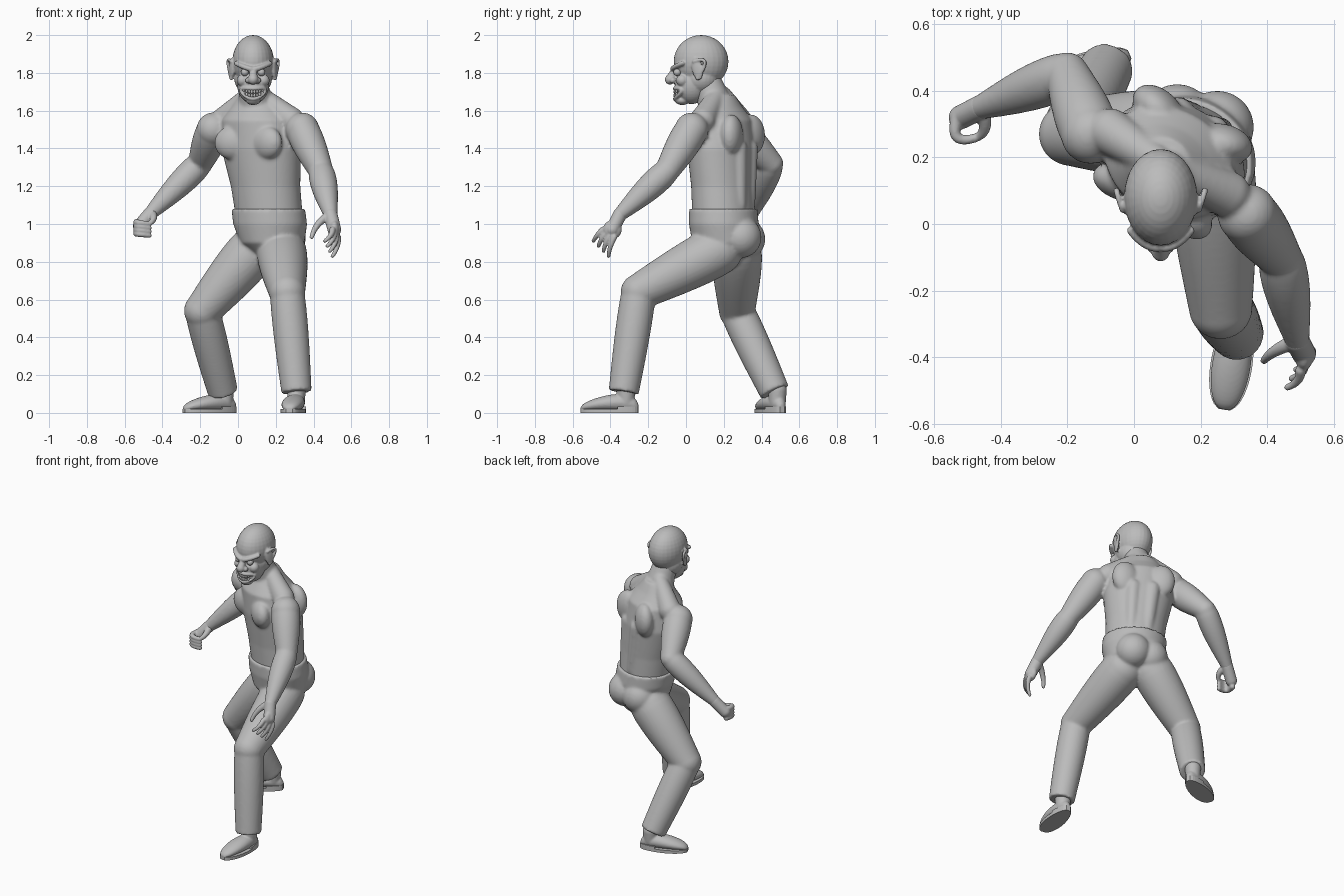
import bpy, bmesh, math
from mathutils import Vector, Matrix

if "Cube" in bpy.data.objects:
    bpy.data.objects.remove(bpy.data.objects["Cube"])

grey = bpy.data.materials.new("clay_grey")
grey.use_nodes = True
grey.diffuse_color = (0.5, 0.5, 0.5, 1)
shader = grey.node_tree.nodes["Principled BSDF"]
shader.inputs["Base Color"].default_value = grey.diffuse_color


# ---------- helpers ----------
def loft(bm, sections, sides=32):
    """Skin a row of ellipses, each given as centre, half width vector, half depth vector."""
    angles = [math.tau * k / sides for k in range(sides)]
    rings = [[bm.verts.new(centre + wide * math.cos(a) + deep * math.sin(a)) for a in angles]
             for centre, wide, deep in sections]
    for lower, upper in zip(rings, rings[1:]):
        for k in range(sides):
            bm.faces.new((lower[k - 1], lower[k], upper[k], upper[k - 1]))
    bm.faces.new(rings[0])
    bm.faces.new(rings[-1])


def ball(bm, centre, radii, yaw=0.0, tilt=0.0):
    if isinstance(radii, float):
        radii = (radii, radii, radii)
    place = (Matrix.Translation(centre) @ Matrix.Rotation(yaw, 4, 'Z')
             @ Matrix.Rotation(tilt, 4, 'X') @ Matrix.Diagonal((*radii, 1)))
    bmesh.ops.create_uvsphere(bm, u_segments=28, v_segments=18, radius=1, matrix=place)


def limb(bm, start, end, thick, thin, swell=0.0, via=None, rounded=True):
    """Tapering round limb, bulging near its start, bent towards the via point if given."""
    start, end = Vector(start), Vector(end)
    if via:
        middle = Vector(via)
        across = (middle - start).cross(end - start).normalized()
    else:
        middle = (start + end) / 2
        across = (end - start).orthogonal().normalized()
    sections = []
    steps = 16
    for k in range(steps + 1):
        t = k / steps
        along = (middle - start).lerp(end - middle, t).normalized()
        radius = thick + (thin - thick) * t + swell * math.sin(math.pi * t ** 0.7)
        centre = start.lerp(middle, t).lerp(middle.lerp(end, t), t)
        sections.append((centre, across * radius, along.cross(across) * radius))
    loft(bm, sections)
    if rounded:
        ball(bm, start, thick)
        ball(bm, end, thin)


def finish(name, bm, voxel=None, relax=0):
    bmesh.ops.recalc_face_normals(bm, faces=bm.faces[:])
    mesh = bpy.data.meshes.new(name)
    bm.to_mesh(mesh)
    bm.free()
    mesh.materials.append(grey)
    part = bpy.data.objects.new(name, mesh)
    bpy.context.collection.objects.link(part)
    if voxel:
        blend = part.modifiers.new("blend", 'REMESH')
        blend.mode = 'VOXEL'
        blend.voxel_size = voxel
        blend.use_smooth_shade = True
    if relax:
        smooth = part.modifiers.new("relax", 'SMOOTH')
        smooth.factor = 0.5
        smooth.iterations = relax
    return part


# ---------- pose: the chest is twisted, the spine leans ----------
TWIST = math.radians(-28)
SIDE = Vector((math.cos(TWIST), math.sin(TWIST), 0))
FRONT = Vector((math.sin(TWIST), -math.cos(TWIST), 0))


def spine(z, side=0.0, front=0.0):
    return Vector((0.29 - 0.12 * z, 0.23 - 0.03 * z, z)) + SIDE * side + FRONT * front


def trunk(bm, rows):
    """Loft rows of height, half width and half depth, easing between them."""
    sections = []
    for low, high in zip(rows, rows[1:]):
        for k in range(5):
            z, wide, deep = Vector(low).lerp(Vector(high), k / 5)
            sections.append((spine(z), SIDE * wide, FRONT * deep))
    loft(bm, sections, sides=48)


left_shoulder, left_elbow = Vector((.34, .03, 1.5)), Vector((.44, -.1, 1.28))
left_wrist = Vector((.49, -.35, 1.05))
right_shoulder, right_elbow = Vector((-.13, .27, 1.5)), Vector((-.2, .45, 1.32))
right_wrist = Vector((-.46, .35, 1.06))
left_hip, left_knee, left_ankle = (.23, .17, .86), (.26, -.25, .64), (.31, -.33, .11)
right_hip, right_knee, right_ankle = (.08, .27, .86), (-.19, .27, .54), (-.08, .47, .11)

# ---------- torso and arms ----------
bm = bmesh.new()
trunk(bm, [(1, .18, .16), (1.2, .19, .16), (1.4, .22, .17), (1.55, .2, .16),
           (1.62, .14, .11), (1.7, .07, .07)])
limb(bm, spine(1.55), (.08, .11, 1.76), thick=.1, thin=.075)
for s in (-1, 1):
    pectoral = spine(1.43, side=s * .1, front=.12)
    ball(bm, pectoral, (.1, .06, .09), yaw=TWIST - s * .25)
    shoulder_blade = spine(1.47, side=s * .11, front=-.12)
    ball(bm, shoulder_blade, (.09, .06, .11), yaw=TWIST + s * .25)
    limb(bm, spine(1.1, s * .05, -.12), spine(1.4, s * .06, -.13), thick=.04, thin=.05)
    limb(bm, spine(1.68, s * .03), spine(1.55, s * .2), thick=.05, thin=.07)
for shoulder, elbow, wrist in ((left_shoulder, left_elbow, left_wrist),
                               (right_shoulder, right_elbow, right_wrist)):
    ball(bm, shoulder, .09)
    limb(bm, shoulder, elbow, thick=.085, thin=.065, swell=.01)
    limb(bm, elbow, wrist, thick=.065, thin=.037, swell=.015)
finish("upper_body", bm, voxel=.009, relax=6)

# ---------- open left hand ----------
bm = bmesh.new()
palm = left_wrist + Vector((.02, -.04, -.08))
limb(bm, left_wrist, palm, thick=.037, thin=.036)
ball(bm, palm, (.028, .05, .05), tilt=-.6)
for k in range(4):
    knuckle = palm + Vector((-.01, -.05, 0)).lerp(Vector((.02, .01, -.04)), k / 3)
    tip = knuckle + Vector((-.04, -.05, -.06)).lerp(Vector((-.03, -.03, -.1)), k / 3)
    limb(bm, knuckle, tip, thick=.016, thin=.01, via=knuckle.lerp(tip, .5) + Vector((.02, -.01, 0)))
thumb = left_wrist + Vector((-.1, -.06, -.12))
limb(bm, left_wrist, thumb, thick=.024, thin=.011, via=thumb + Vector((.02, .03, .08)))
finish("left_hand", bm, voxel=.005, relax=2)

# ---------- closed right hand ----------
bm = bmesh.new()
palm = right_wrist + Vector((-.06, -.03, -.07))
limb(bm, right_wrist, palm, thick=.037, thin=.036)
for k in range(4):
    knuckle = palm + Vector((-.01, 0, .02 - .02 * k))
    tip = knuckle + Vector((.06, -.06, -.01))
    limb(bm, knuckle, tip, thick=.018, thin=.013, via=knuckle + Vector((-.03, -.09, 0)))
thumb = palm + Vector((.05, -.06, .01))
limb(bm, right_wrist, thumb, thick=.024, thin=.012, via=thumb + Vector((.04, .02, .03)))
finish("right_fist", bm, voxel=.005, relax=2)

# ---------- trousers ----------
bm = bmesh.new()
trunk(bm, [(1.08, .2, .175), (1, .2, .18), (.9, .17, .17), (.8, .07, .08)])
for buttock in ((.25, .29, .93), (.13, .31, .92)):
    ball(bm, buttock, .11)
for hip, knee, ankle in ((left_hip, left_knee, left_ankle), (right_hip, right_knee, right_ankle)):
    limb(bm, hip, knee, thick=.13, thin=.096, swell=.01)
    limb(bm, knee, ankle, thick=.09, thin=.08, swell=.007, rounded=False)
finish("trousers", bm, voxel=.009, relax=6)


# ---------- shoes ----------
def shoe(name, heel, toe):
    heel, toe = Vector(heel), Vector(toe)
    up = Vector((0, 0, 1))
    across = up.cross(toe - heel).normalized()

    def half_width(t):
        return (.05 + .015 * t) * math.sin(math.pi * t) ** .4

    stations = [.01 + .98 * k / 24 for k in range(25)]
    bm = bmesh.new()
    sections = []
    for t in stations:
        height = (.055 - .025 * t) * math.sin(math.pi * t) ** .3
        sections.append((heel.lerp(toe, t) + up * (height + .01), across * half_width(t), up * height))
    loft(bm, sections)
    ankle = heel.lerp(toe, .22)
    limb(bm, ankle + up * .06, ankle + up * .12, thick=.045, thin=.05)
    finish(name + "_shoe", bm, voxel=.006, relax=3)

    # heel block and thinner front sole
    bm = bmesh.new()
    for first, last, depth in ((0, 9, .035), (8, 25, .02)):
        outline = [(t, 1.08 * half_width(t)) for t in stations[first:last]]
        outline += [(t, -w) for t, w in reversed(outline)]
        face = bm.faces.new([bm.verts.new(heel.lerp(toe, t) + across * w) for t, w in outline])
        lifted = bmesh.ops.extrude_face_region(bm, geom=[face])["geom"]
        for item in lifted:
            if isinstance(item, bmesh.types.BMVert):
                item.co.z += depth
    finish(name + "_sole", bm)


shoe("left", heel=(.32, -.25, 0), toe=(.27, -.56, 0))
shoe("right", heel=(-.01, .51, 0), toe=(-.29, .39, 0))


# ---------- head ----------
def face_point(x, y, z):
    return Vector((.08, .08, 1.8)) + Vector((x, y, z))


def grin(u):
    """Point on the mouth line; u runs from corner to corner, following the jaw."""
    return face_point(u * .064, .036 * u * u - .14, .018 * u * u - .11)


bm = bmesh.new()
ball(bm, face_point(0, 0, .06), (.11, .145, .14))           # skull
ball(bm, face_point(0, -.05, -.06), (.085, .09, .105))      # jaw
ball(bm, face_point(0, 0, -.03), (.1, .1, .09))             # jowls
ball(bm, face_point(0, -.1, -.145), (.04, .04, .025))       # chin
limb(bm, face_point(0, -.13, .03), face_point(0, -.165, -.035), thick=.014, thin=.027)
for s in (-1, 1):
    ball(bm, face_point(s * .026, -.15, -.04), .016)        # nostril
    ball(bm, face_point(s * .055, -.1, -.04), .032)         # cheek
    limb(bm, face_point(s * .01, -.15, .02), face_point(s * .09, -.1, .05),
         thick=.014, thin=.012, via=face_point(s * .05, -.15, .03))     # frowning brow
    ball(bm, face_point(s * .115, -.02, .02), (.012, .03, .06), yaw=s * -.35, tilt=.2)
    limb(bm, face_point(s * .115, -.04, .06), face_point(s * .115, -.02, -.03),
         thick=.008, thin=.01, via=face_point(s * .15, .07, .1))        # ear rim
for k in range(48):
    turn = math.tau * k / 48
    ball(bm, grin(math.cos(turn)) + Vector((0, 0, .027 * math.sin(turn))), .01)  # lips
finish("head", bm, voxel=.0055, relax=2)

# ---------- eyes and teeth ----------
for name, s in (("left_eye", 1), ("right_eye", -1)):
    bm = bmesh.new()
    ball(bm, face_point(s * .044, -.126, .003), .02)
    finish(name, bm).data.shade_smooth()

bm = bmesh.new()
for row in (-1, 1):
    for k in range(8):
        u = (k - 3.5) / 4.6
        ball(bm, grin(u) + Vector((0, 0, row * .01)), (.007, .007, .011))
finish("teeth", bm).data.shade_smooth()
